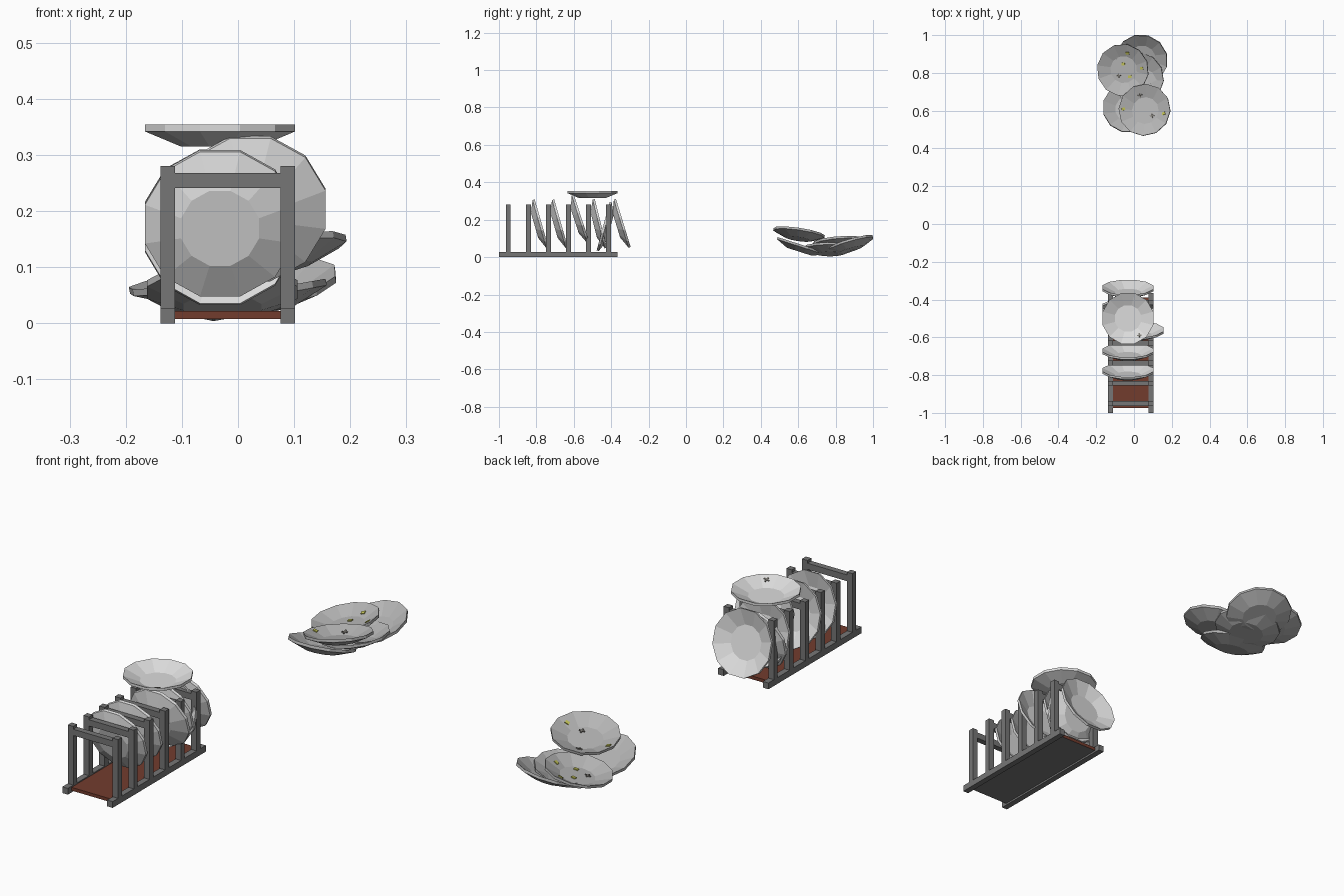
import bpy, bmesh, math
from mathutils import Vector, Matrix

if "Cube" in bpy.data.objects:
    bpy.data.objects.remove(bpy.data.objects["Cube"])


def material(name, rgb):
    m = bpy.data.materials.new(name)
    m.diffuse_color = (*rgb, 1)
    m.use_nodes = True
    m.node_tree.nodes["Principled BSDF"].inputs["Base Color"].default_value = m.diffuse_color
    return m


RACK = material("rack grey", (0.18, 0.18, 0.18))
BROWN = material("tray brown", (0.17, 0.045, 0.027))
CLEAN = material("clean plate", (0.72, 0.72, 0.72))
DIRTY = material("used plate", (0.46, 0.46, 0.46))
YELLOW = material("yellow crumb", (0.55, 0.55, 0.10))
CRUMB = material("dark crumb", (0.20, 0.19, 0.17))


def finish(name, bm, mats):
    bmesh.ops.recalc_face_normals(bm, faces=bm.faces)
    me = bpy.data.meshes.new(name)
    bm.to_mesh(me)
    bm.free()
    for m in mats:
        me.materials.append(m)
    ob = bpy.data.objects.new(name, me)
    bpy.context.collection.objects.link(ob)
    return ob


def box(name, x, y, z, mats):
    bm = bmesh.new()
    bmesh.ops.create_cube(bm, size=1)
    for v in bm.verts:
        for i, (lo, hi) in enumerate((x, y, z)):
            v.co[i] = lo if v.co[i] < 0 else hi
    return finish(name, bm, mats)


# Rack: rails, posts and crossbars
LEFT, RIGHT = (-0.138, -0.112), (0.076, 0.102)
for side, xs in (("left", LEFT), ("right", RIGHT)):
    box(side + "_rail", xs, (-1.0, -0.365), (0, 0.027), [RACK])
for i in range(6):
    y = -0.95 + 0.107 * i
    ys = (y - 0.013, y + 0.013)
    box(f"left_post_{i}", LEFT, ys, (0.027, 0.28), [RACK])
    box(f"right_post_{i}", RIGHT, ys, (0.027, 0.28), [RACK])
    box(f"crossbar_{i}", (LEFT[1], RIGHT[0]), ys, (0.241, 0.268), [RACK])

# Drip tray: brown with a grey underside
tray = box("drip_tray", (LEFT[1], RIGHT[0]), (-0.975, -0.39), (0.008, 0.022), [BROWN, RACK])
for p in tray.data.polygons:
    p.material_index = 1 if p.normal.z < -0.5 else 0

# Plates: 12-sided, origin at the middle of the rim plane
RIM, WELL, WELL_Z = 0.1387, 0.072, -0.03
PROFILE = [(WELL, WELL_Z), (RIM, 0), (RIM, -0.012), (WELL, -0.039)]


def plate(name, loc, normal, mat, yaw=0):
    bm = bmesh.new()
    rings = []
    for r, z in PROFILE:
        rings.append([bm.verts.new((r * math.cos(a), r * math.sin(a), z))
                      for a in (math.radians(15 + 30 * k) for k in range(12))])
    for a, b in zip(rings, rings[1:]):
        for k in range(12):
            n = (k + 1) % 12
            bm.faces.new((a[k], a[n], b[n], b[k]))
    bm.faces.new(rings[0])
    bm.faces.new(rings[-1])
    ob = finish(name, bm, [mat])
    rot = Vector((0, 0, 1)).rotation_difference(Vector(normal)).to_matrix().to_4x4()
    ob.matrix_world = Matrix.Translation(loc) @ rot @ Matrix.Rotation(math.radians(yaw), 4, 'Z')
    return ob


def leaning(deg, facing=1):
    t = math.radians(deg)
    return (0, facing * math.cos(t), math.sin(t))


# Plates standing in the rack
X = -0.032
for i, (x, y, z, tilt, facing) in enumerate([
        (X, -0.772, 0.18, 16, 1), (X, -0.668, 0.18, 16, 1),
        (0.022, -0.558, 0.206, 18, 1), (X, -0.455, 0.18, 14, 1),
        (X, -0.443, 0.165, 15, -1), (X, -0.335, 0.182, 17, 1)]):
    plate(f"racked_plate_{i}", (x, y, z), leaning(tilt, facing), CLEAN)

# Plate lying across the top
top = plate("top_plate", (X, -0.50, 0.354), (0, 0, 1), CLEAN)

# Heap of used plates: location, slope in x, slope in y, yaw
heap = [plate(f"used_plate_{i}", loc, (-sx, -sy, 1), DIRTY, yaw)
        for i, (loc, sx, sy, yaw) in enumerate([
            ((0.04, 0.868, 0.075), 0.15, 0.30, 0),
            ((0.02, 0.77, 0.055), 0.18, 0.0, 10),
            ((-0.028, 0.618, 0.066), 0.0, -0.32, 0),
            ((-0.06, 0.815, 0.087), 0.18, 0.08, 5),
            ((0.055, 0.605, 0.135), 0.16, -0.15, 12)])]


def crumb(name, ob, x, y, mat, cross=False):
    """Thin flake, or a small cross, lying on the plate's upper side."""
    r = math.hypot(x, y)
    slope = -WELL_Z / (RIM - WELL)
    on_side = r > WELL * 0.97
    z = WELL_Z + (slope * (r - WELL * 0.97) if on_side else 0)
    n = Vector((-slope * x / r, -slope * y / r, 1)) if on_side else Vector((0, 0, 1))
    bm = bmesh.new()
    for sx, sy in (((0.024, 0.006), (0.006, 0.024)) if cross else ((0.018, 0.014),)):
        bmesh.ops.create_cube(bm, size=1, matrix=Matrix.Diagonal((sx, sy, 0.004, 1)))
    flake = finish(name, bm, [mat])
    rot = Vector((0, 0, 1)).rotation_difference(n).to_matrix().to_4x4()
    flake.matrix_world = ob.matrix_world @ Matrix.Translation((x, y, z + 0.002)) @ rot


# Food flakes on the used plates
bpy.context.view_layer.update()
for i, (k, x, y) in enumerate([(3, 0.0, 0.03), (3, 0.03, -0.04), (3, 0.03, 0.085),
                               (3, 0.10, 0.0), (4, 0.095, -0.04), (4, -0.11, 0.03)]):
    crumb(f"yellow_flake_{i}", heap[k], x, y, YELLOW)
for i, (k, x, y) in enumerate([(3, -0.03, -0.03), (4, -0.01, 0.085), (4, 0.03, -0.035)]):
    crumb(f"dark_flake_{i}", heap[k], x, y, CRUMB, True)
crumb("top_plate_flake", top, 0.06, -0.09, CRUMB, True)
